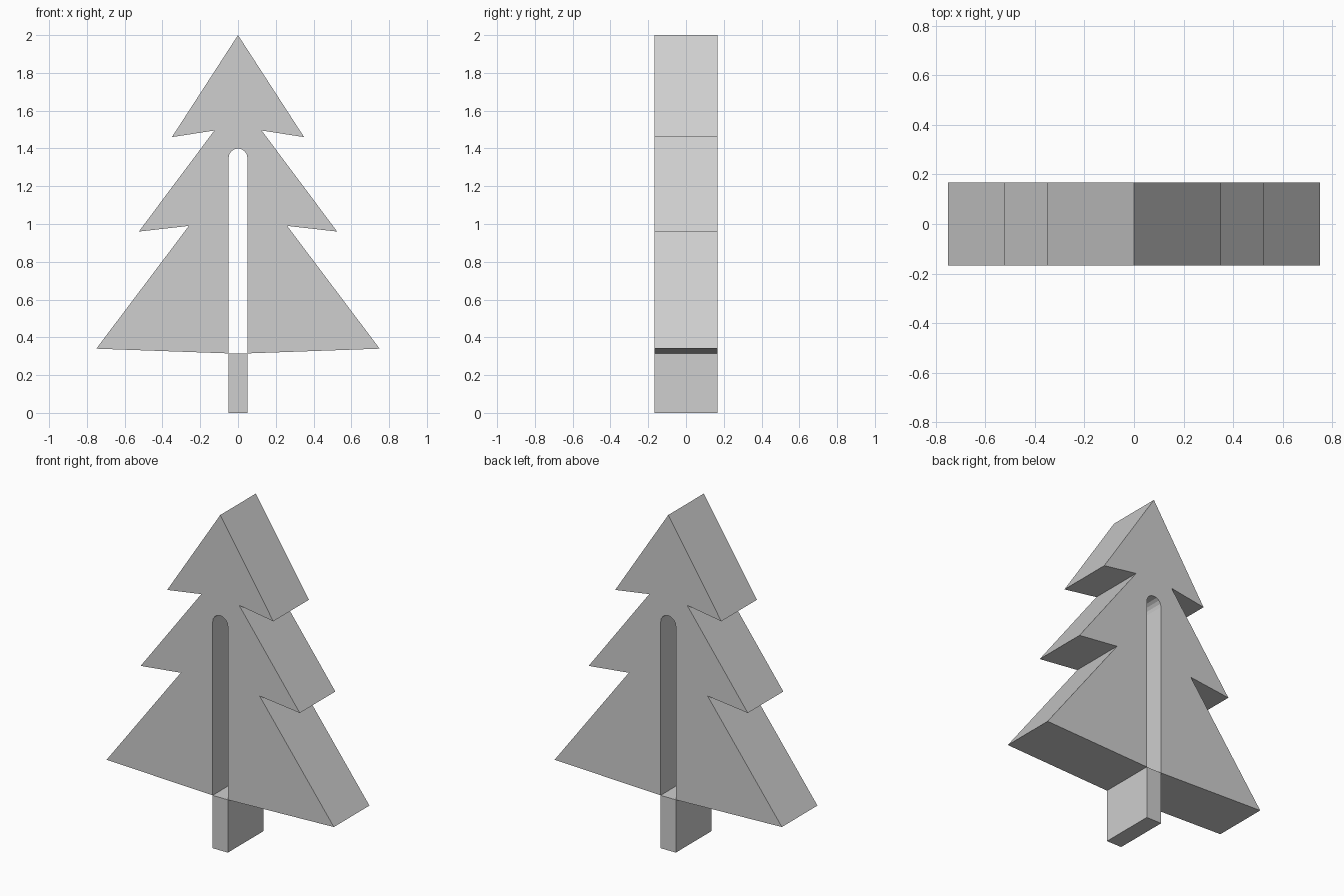
import bpy
import bmesh
import math

DEPTH = 0.335        # thickness from front to back
SLOT = 0.05          # half width of the slot and the trunk
TRUNK_TOP = 0.315
SLOT_TOP = 1.40

if "Cube" in bpy.data.objects:
    bpy.data.objects.remove(bpy.data.objects["Cube"], do_unlink=True)

grey = bpy.data.materials.new("plain grey")
grey.use_nodes = True
grey.diffuse_color = (0.62, 0.62, 0.62, 1)
grey.node_tree.nodes["Principled BSDF"].inputs["Base Color"].default_value = grey.diffuse_color


def extruded(name, outline):
    """Extrude a closed (x, z) outline along y, centred on y = 0."""
    bm = bmesh.new()
    front = bm.faces.new([bm.verts.new((x, -DEPTH / 2, z)) for x, z in outline])
    sweep = bmesh.ops.extrude_face_region(bm, geom=[front], use_keep_orig=True)
    moved = [v for v in sweep["geom"] if isinstance(v, bmesh.types.BMVert)]
    bmesh.ops.translate(bm, verts=moved, vec=(0, DEPTH, 0))
    bmesh.ops.recalc_face_normals(bm, faces=bm.faces)
    mesh = bpy.data.meshes.new(name)
    bm.to_mesh(mesh)
    bm.free()
    mesh.materials.append(grey)
    obj = bpy.data.objects.new(name, mesh)
    bpy.context.collection.objects.link(obj)
    return obj


# Tree body: right half of the branches from the tip down, mirrored, with a round-topped slot
branches = [(0.35, 1.46), (0.125, 1.495), (0.525, 0.96),
            (0.26, 0.99), (0.75, 0.34), (SLOT, TRUNK_TOP)]
steps = 8
arch = [(SLOT * math.cos(math.pi * i / steps),
         SLOT_TOP - SLOT + SLOT * math.sin(math.pi * i / steps)) for i in range(steps + 1)]
mirrored = [(-x, z) for x, z in reversed(branches)]
extruded("tree_body", [(0, 2.0)] + branches + arch + mirrored)

# Trunk block below the slot
extruded("trunk", [(-SLOT, 0), (SLOT, 0), (SLOT, TRUNK_TOP), (-SLOT, TRUNK_TOP)])
